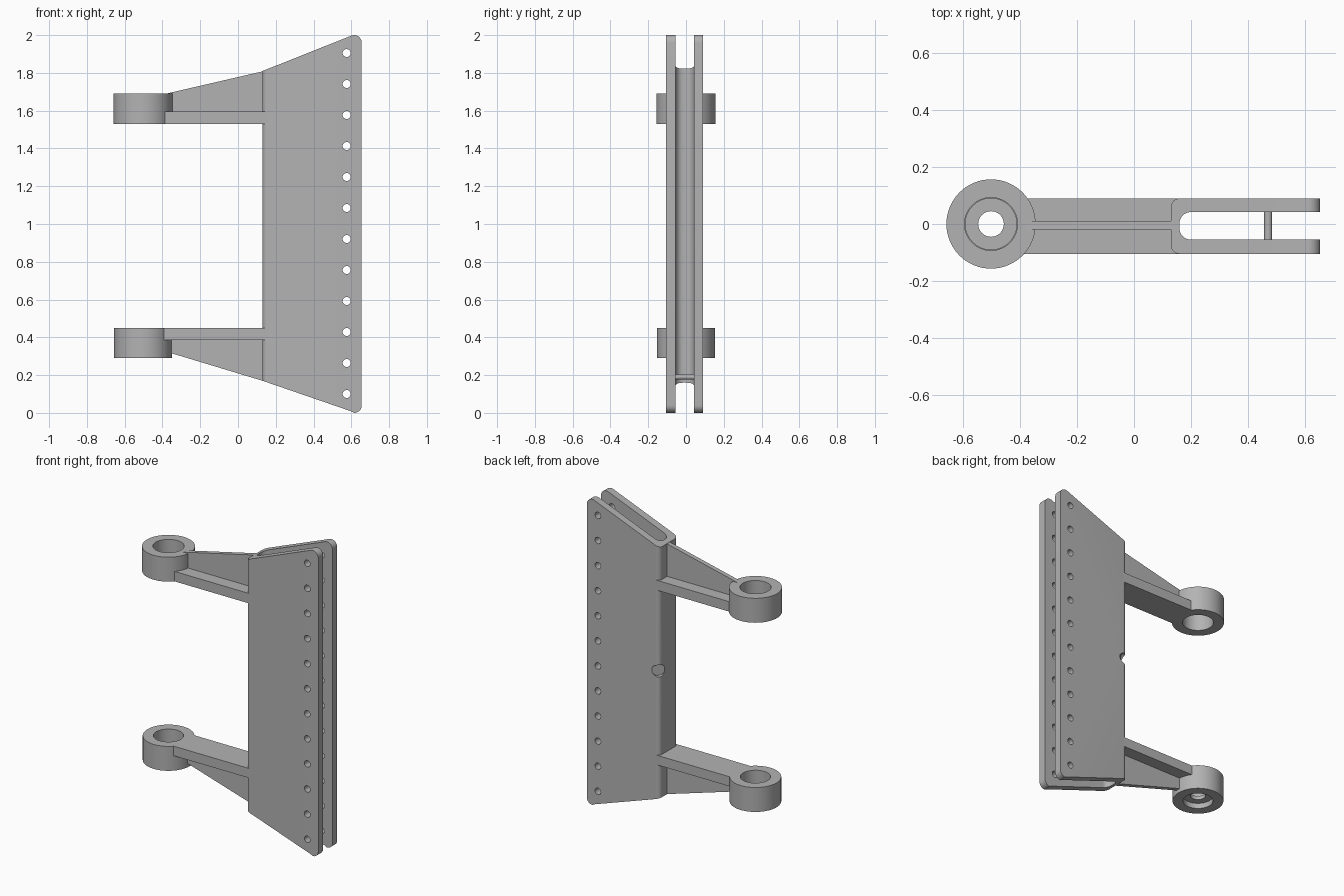
import bpy, bmesh, math
from mathutils import Vector, Matrix

cube = bpy.data.objects.get("Cube")
if cube:
    bpy.data.objects.remove(cube, do_unlink=True)

GREY = (0.45, 0.45, 0.45, 1)
steel = bpy.data.materials.new("plain grey")
steel.use_nodes = True
steel.diffuse_color = GREY
steel.node_tree.nodes["Principled BSDF"].inputs["Base Color"].default_value = GREY

FRONT, BACK, MID = -0.105, 0.09, -0.007


def finish(name, bm):
    bmesh.ops.recalc_face_normals(bm, faces=bm.faces)
    mesh = bpy.data.meshes.new(name)
    bm.to_mesh(mesh)
    bm.free()
    mesh.materials.append(steel)
    obj = bpy.data.objects.new(name, mesh)
    bpy.context.collection.objects.link(obj)
    return obj


def prism(name, outline, low, high, axis):
    """Extrude a 2D outline along y (outline in x, z) or z (outline in x, y)."""
    bm = bmesh.new()
    place = (lambda a, b, h: (a, h, b)) if axis == "y" else (lambda a, b, h: (a, b, h))
    face = bm.faces.new([bm.verts.new(place(a, b, low)) for a, b in outline])
    grown = bmesh.ops.extrude_face_region(bm, geom=[face])["geom"]
    bmesh.ops.translate(bm, vec=Vector(place(0, 0, high - low)),
                        verts=[g for g in grown if isinstance(g, bmesh.types.BMVert)])
    return finish(name, bm)


def arc(cx, cy, r, start, end, steps=8):
    angles = [math.radians(start + (end - start) * i / steps) for i in range(steps + 1)]
    return [(cx + r * math.cos(a), cy + r * math.sin(a)) for a in angles]


def cylinder(name, centre, direction, r, length, sides=32):
    bm = bmesh.new()
    turn = Vector(direction).to_track_quat("Z", "Y").to_matrix().to_4x4()
    bmesh.ops.create_cone(bm, cap_ends=True, segments=sides, radius1=r, radius2=r,
                          depth=length, matrix=Matrix.Translation(centre) @ turn)
    return finish(name, bm)


def cut(obj, tool, operation="DIFFERENCE"):
    mod = obj.modifiers.new("cut", "BOOLEAN")
    mod.object, mod.operation, mod.solver = tool, operation, "EXACT"
    graph = bpy.context.evaluated_depsgraph_get()
    mesh = bpy.data.meshes.new_from_object(obj.evaluated_get(graph))
    obj.modifiers.clear()
    obj.data = mesh
    bpy.data.objects.remove(tool, do_unlink=True)


def smooth(obj):
    bpy.ops.object.select_all(action="DESELECT")
    obj.select_set(True)
    bpy.context.view_layer.objects.active = obj
    bpy.ops.object.shade_smooth_by_angle(angle=math.radians(30))


# Forked body: U-shaped section trimmed to the tapered side profile
section = ([(0.655, FRONT), (0.655, -0.055)]
           + arc(0.20, -0.015, 0.04, 270, 180) + arc(0.20, 0.002, 0.04, 180, 90)
           + [(0.655, 0.042), (0.655, BACK)]
           + arc(0.16, BACK - 0.03, 0.03, 90, 180)
           + arc(0.16, FRONT + 0.03, 0.03, 180, 270))
body = prism("forked_body", section, -0.1, 2.1, "z")
side = ([(0.10, 0.18), (0.13, 0.17), (0.60, 0.008)] + arc(0.615, 0.04, 0.04, 270, 360)
        + arc(0.615, 1.96, 0.04, 0, 110) + [(0.13, 1.81), (0.10, 1.80)])
cut(body, prism("side_trim", side, -0.3, 0.3, "y"), "INTERSECT")

# Row of rivet holes through both plates
for i in range(12):
    cut(body, cylinder("rivet_hole", (0.575, MID, 0.10 + 0.1641 * i), (0, 1, 0), 0.021, 0.5, 24))

# Shallow slanted port at the back corner
cut(body, cylinder("corner_port", (0.122, 0.098, 1.0), (1, -1, 0), 0.04, 0.10))
smooth(body)

# Cross pin between the plates
smooth(cylinder("cross_pin", (0.472, MID, 0.19), (0, 1, 0), 0.014, 0.12, 24))

# Upper and lower arms: wide flange with a thin tapered web
prism("upper_flange", [(-0.40, 1.53), (0.159, 1.53), (0.159, 1.595), (-0.40, 1.595)],
      FRONT, BACK, "y")
prism("upper_web", [(-0.39, 1.56), (0.15, 1.56), (0.15, 1.81), (0.13, 1.808), (-0.39, 1.688)],
      -0.02, 0.01, "y")
prism("lower_flange", [(-0.40, 0.387), (0.159, 0.387), (0.159, 0.45), (-0.40, 0.45)],
      FRONT, BACK, "y")
prism("lower_web", [(-0.39, 0.42), (-0.39, 0.327), (0.13, 0.17), (0.15, 0.17), (0.15, 0.42)],
      -0.02, 0.01, "y")

# Upper eye, bored straight through
UP = (0, 0, 1)
upper_eye = cylinder("upper_eye", (-0.503, 0, 1.61), UP, 0.157, 0.16, 64)
cut(upper_eye, cylinder("bore", (-0.503, 0, 1.61), UP, 0.093, 0.4, 64))
smooth(upper_eye)

# Lower eye, bored from both ends to a thin floor with a small hole
lower_eye = cylinder("lower_eye", (-0.503, 0, 0.37), UP, 0.153, 0.16, 64)
cut(lower_eye, cylinder("top_bore", (-0.503, 0, 0.45), UP, 0.09, 0.20, 64))
cut(lower_eye, cylinder("bottom_bore", (-0.503, 0, 0.27), UP, 0.09, 0.11, 64))
cut(lower_eye, cylinder("floor_hole", (-0.503, 0, 0.37), UP, 0.045, 0.4, 48))
smooth(lower_eye)
